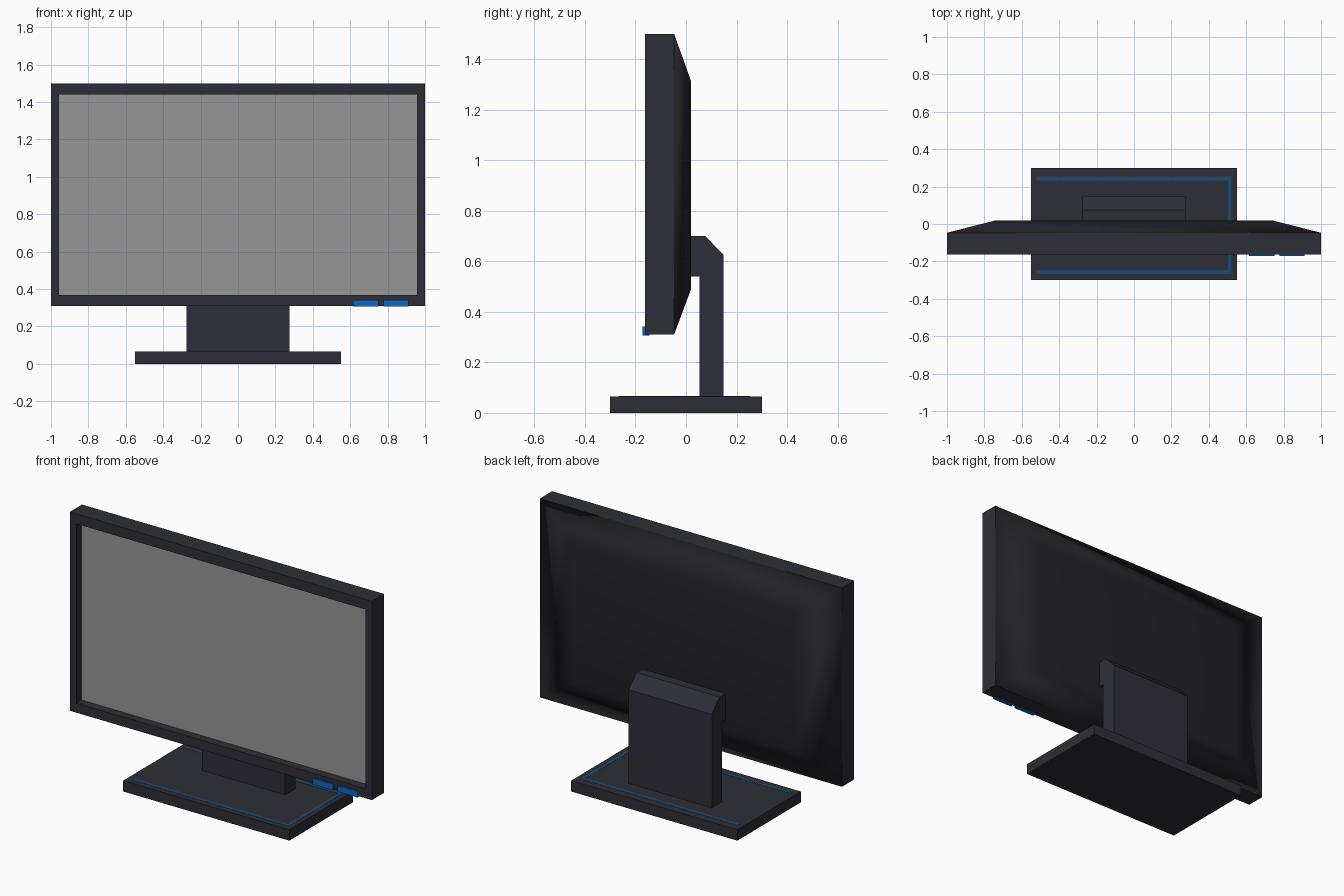
import bpy, bmesh

if "Cube" in bpy.data.objects:
    bpy.data.objects.remove(bpy.data.objects["Cube"])


def material(name, rgb):
    m = bpy.data.materials.new(name)
    m.diffuse_color = (*rgb, 1)
    m.use_nodes = True
    m.node_tree.nodes["Principled BSDF"].inputs["Base Color"].default_value = m.diffuse_color
    return m


BODY = material("charcoal plastic", (0.027, 0.027, 0.038))
BACK = material("black plastic", (0.017, 0.017, 0.021))
SCREEN = material("grey screen", (0.31, 0.31, 0.31))
BLUE = material("bright blue", (0.003, 0.14, 0.58))
TRIM = material("dark blue trim", (0.013, 0.065, 0.16))


def finish(name, bm, *mats):
    bmesh.ops.recalc_face_normals(bm, faces=bm.faces)
    me = bpy.data.meshes.new(name)
    bm.to_mesh(me)
    bm.free()
    for m in mats:
        me.materials.append(m)
    ob = bpy.data.objects.new(name, me)
    bpy.context.collection.objects.link(ob)
    return ob


def box(name, x, y, z, mat):
    bm = bmesh.new()
    bmesh.ops.create_cube(bm, size=1)
    for v in bm.verts:
        v.co = [r[0] if c < 0 else r[1] for c, r in zip(v.co, (x, y, z))]
    return finish(name, bm, mat)


def loft(name, rings, mats):
    """Loft rectangles (half width, y, z low, z high); first cap gets the last material."""
    bm = bmesh.new()
    loops = [[bm.verts.new(p) for p in ((-w, y, a), (w, y, a), (w, y, b), (-w, y, b))]
             for w, y, a, b in rings]
    bm.faces.new(loops[0]).material_index = len(mats) - 1
    bm.faces.new(loops[-1])
    for p, q in zip(loops, loops[1:]):
        for i in range(4):
            j = (i + 1) % 4
            bm.faces.new((p[i], p[j], q[j], q[i]))
    return finish(name, bm, *mats)


def prism(name, profile, half_width, mat):
    bm = bmesh.new()
    face = bm.faces.new([bm.verts.new((-half_width, y, z)) for y, z in profile])
    ext = bmesh.ops.extrude_face_region(bm, geom=[face])["geom"]
    bmesh.ops.translate(bm, vec=(2 * half_width, 0, 0),
                        verts=[g for g in ext if isinstance(g, bmesh.types.BMVert)])
    return finish(name, bm, mat)


# Display frame with recessed screen
loft("display_frame", [(0.957, -0.112, 0.367, 1.44), (0.957, -0.162, 0.367, 1.44),
                       (1.0, -0.162, 0.31, 1.5), (1.0, -0.047, 0.31, 1.5)], [BODY, SCREEN])

# Tapered, softly shaded rear cover
rear = loft("rear_cover", [(1.0, -0.047, 0.31, 1.5), (0.737, 0.02, 0.49, 1.313)], [BACK])
for p in rear.data.polygons:
    p.use_smooth = True

# Stand: hooked neck and flat foot
prism("stand_neck", [(0.02, 0.54), (0.053, 0.54), (0.053, 0.06), (0.149, 0.06),
                     (0.149, 0.625), (0.076, 0.70), (0.02, 0.70)], 0.275, BODY)
box("stand_base", (-0.55, 0.55), (-0.30, 0.30), (0, 0.065), BODY)

# Blue trim let into the top of the foot, open on the left
for name, x, y in (("back", (-0.52, 0.522), (0.233, 0.253)),
                   ("front", (-0.52, 0.522), (-0.266, -0.246)),
                   ("right", (0.502, 0.522), (-0.246, 0.233))):
    box("base_trim_" + name, x, y, (0.061, 0.066), TRIM)

# Buttons under the lower right corner
for i, x in enumerate(((0.615, 0.75), (0.778, 0.912))):
    box(f"button_{i + 1}", x, (-0.172, -0.145), (0.306, 0.341), BLUE)
